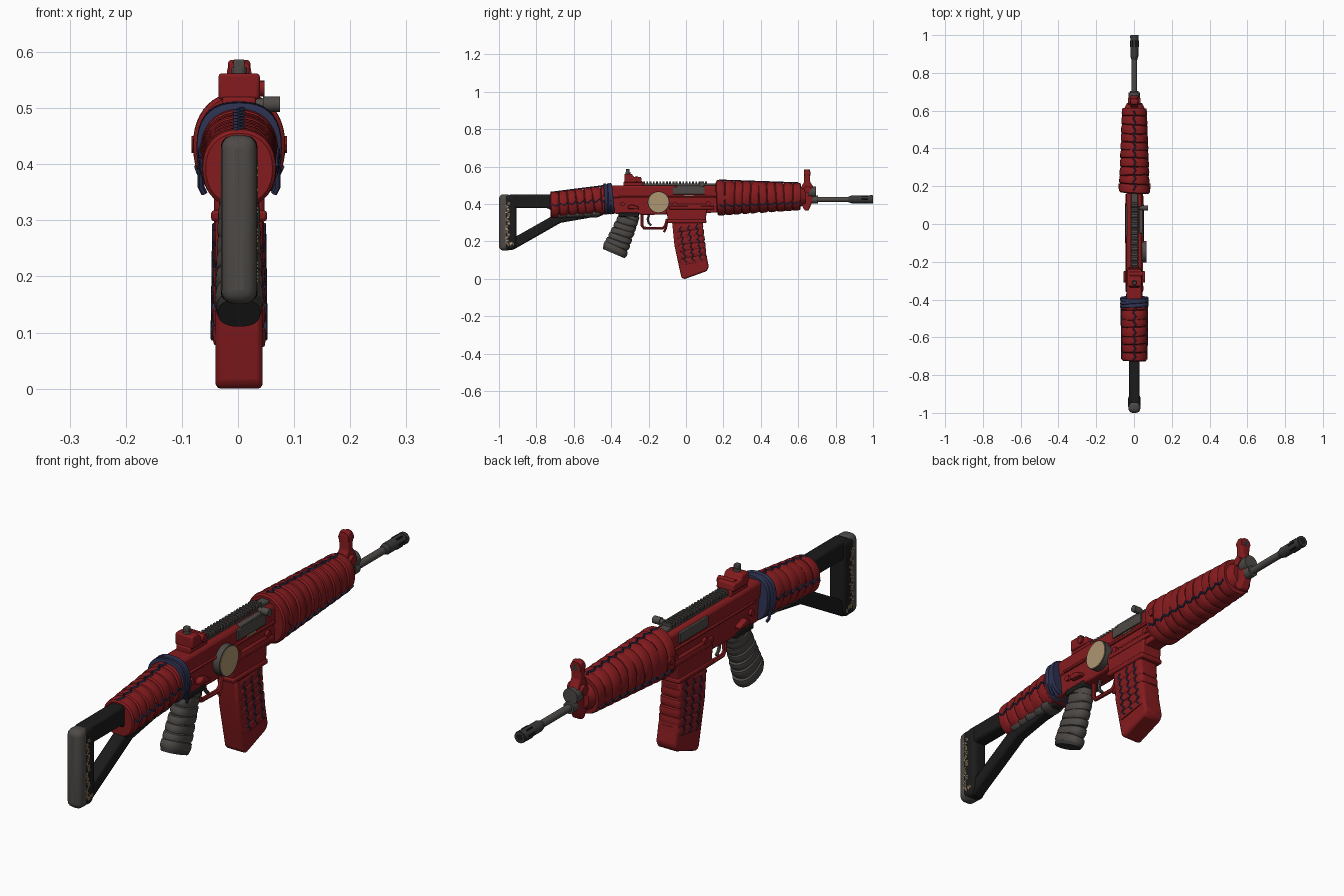
import bpy, bmesh, math, random
from math import sin, cos, pi, copysign
from mathutils import Vector

random.seed(4)
if "Cube" in bpy.data.objects:
    bpy.data.objects.remove(bpy.data.objects["Cube"])
parts = []


def material(name, r, g, b):
    m = bpy.data.materials.new(name)
    m.use_nodes = True
    m.diffuse_color = (r, g, b, 1)
    bsdf = m.node_tree.nodes["Principled BSDF"]
    bsdf.inputs["Base Color"].default_value = (r, g, b, 1)
    bsdf.inputs["Roughness"].default_value = 0.7
    return m


RED = material("deep red", 0.235, 0.011, 0.013)
GREY = material("warm grey", 0.075, 0.068, 0.063)
DARK = material("dark grey", 0.042, 0.040, 0.039)
BLACK = material("soft black", 0.011, 0.011, 0.011)
NAVY = material("navy cord", 0.026, 0.031, 0.080)
TAN = material("worn tan", 0.42, 0.30, 0.16)


def finish(name, bm, mat, bevel=0.0):
    bmesh.ops.recalc_face_normals(bm, faces=bm.faces)
    me = bpy.data.meshes.new(name)
    bm.to_mesh(me)
    bm.free()
    me.materials.append(mat)
    ob = bpy.data.objects.new(name, me)
    bpy.context.collection.objects.link(ob)
    if bevel:
        mod = ob.modifiers.new("Bevel", "BEVEL")
        mod.width, mod.segments = bevel, 2 if bevel < .015 else 4
    parts.append(ob)
    return ob


def prism(name, pts, hw, mat, bevel=0.006, x=0.0):
    """Side profile in (y, z) extruded across x."""
    bm = bmesh.new()
    f = bm.faces.new([bm.verts.new((x - hw, y, z)) for y, z in pts])
    ext = bmesh.ops.extrude_face_region(bm, geom=[f])["geom"]
    bmesh.ops.translate(bm, vec=(2 * hw, 0, 0),
                        verts=[v for v in ext if isinstance(v, bmesh.types.BMVert)])
    return finish(name, bm, mat, bevel)


def box(name, y0, y1, z0, z1, hw, mat, bevel=0.005, x=0.0):
    return prism(name, [(y0, z0), (y1, z0), (y1, z1), (y0, z1)], hw, mat, bevel, x)


def cylinder(name, axis, loc, r, length, mat, sides=24, r2=None):
    rot = {"x": (0, pi / 2, 0), "y": (-pi / 2, 0, 0), "z": (0, 0, 0)}[axis]
    bpy.ops.mesh.primitive_cone_add(vertices=sides, radius1=r, radius2=r2 or r,
                                    depth=length, location=loc, rotation=rot)
    ob = bpy.context.object
    ob.name = name
    ob.data.materials.append(mat)
    parts.append(ob)


def frame(spec, t):
    """Centre, direction, up vector and half sizes along a tapered sleeve."""
    p0, p1, s0, s1, _ = spec
    a, b = Vector((0, *p0)), Vector((0, *p1))
    d = (b - a).normalized()
    return (a.lerp(b, t), d, Vector((0, -d.z, d.y)),
            s0[0] + (s1[0] - s0[0]) * t, s0[1] + (s1[1] - s0[1]) * t)


def surf(spec, t, ang, s=1.0):
    c, d, u, w, h = frame(spec, t)
    power = lambda v: copysign(abs(v) ** spec[4], v)
    return c + Vector((w * s * power(cos(ang)), 0, 0)) + u * h * s * power(sin(ang))


def wrap(name, spec, bands, dip, mat, tilt=0.0, sides=36):
    """Overlapping bands wound around a sleeve."""
    bm = bmesh.new()
    rings = []
    d = frame(spec, 0)[1]
    for i in range(bands):
        skew, phase = random.uniform(0.4, 1) * tilt, random.uniform(0, 2 * pi)
        for s, k in ((0, 1 - dip), (0.12, 1 - dip * 0.15), (0.4, 1),
                     (0.7, 1 - dip * 0.1), (0.95, 1 - dip * 0.5)):
            ring = []
            for j in range(sides):
                a = 2 * pi * j / sides
                p = surf(spec, (i + s) / bands, a, k) + d * skew * sin(a + phase)
                ring.append(bm.verts.new(p))
            rings.append(ring)
    for r0, r1 in zip(rings, rings[1:]):
        for j in range(sides):
            k = (j + 1) % sides
            bm.faces.new((r0[j], r0[k], r1[k], r1[j]))
    bm.faces.new(rings[0])
    bm.faces.new(rings[-1])
    return finish(name, bm, mat)


def cord(name, pts, r, mat):
    cu = bpy.data.curves.new(name, "CURVE")
    cu.dimensions, cu.bevel_depth, cu.bevel_resolution = "3D", r, 1
    cu.use_fill_caps = True
    sp = cu.splines.new("POLY")
    sp.points.add(len(pts) - 1)
    for p, co in zip(sp.points, pts):
        p.co = (*co, 1)
    cu.materials.append(mat)
    ob = bpy.data.objects.new(name, cu)
    bpy.context.collection.objects.link(ob)
    bpy.ops.object.select_all(action="DESELECT")
    ob.select_set(True)
    bpy.context.view_layer.objects.active = ob
    bpy.ops.object.convert(target="MESH")
    parts.append(bpy.context.object)


def lace(name, spec, ang, spread, n):
    pts = [surf(spec, 0.03 + 0.94 * i / n, ang + spread * (-1) ** i, 0.992) for i in range(n + 1)]
    cord(name, pts, 0.0045, NAVY)


# Shoulder stock: rounded pad, upright, top bar and diagonal strut
prism("butt_pad", [(-1, .152), (-.935, .15), (-.935, .452), (-1, .452)], .032, GREY, .024)
prism("butt_upright", [(-.978, .158), (-.925, .152), (-.905, .18), (-.905, .45), (-.978, .446)],
      .0325, BLACK, .018)
prism("stock_top_bar", [(-.95, .45), (-.66, .45), (-.66, .35), (-.71, .35), (-.735, .378), (-.95, .378)],
      .028, BLACK, .01)
prism("stock_strut", [(-.93, .152), (-.67, .3), (-.44, .34), (-.44, .38), (-.70, .345), (-.93, .215)],
      .025, BLACK, .01)
for sx, side in ((1, "left"), (-1, "right")):
    # Patchy wear beside the pad and at the foot
    for i in range(34):
        y, z = random.uniform(-.962, -.945), .19 + .0065 * i
        box(f"butt_wear_{side}", y - .007, y + .006, z, z + .0042, .001, TAN, 0, sx * .0325)
    for i in range(7):
        y, z = -.955 + .005 * i, random.uniform(.172, .185)
        box(f"foot_wear_{side}", y, y + .0035, z, z + .014, .001, TAN, 0, sx * .0325)
wrap("strut_wrap", ((-.68, .342), (-.46, .355), (.04, .022), (.042, .025), 1), 5, .1, GREY, .006)

# Rear wrapped sleeve, with cord and band
rear = ((-.725, .392), (-.41, .424), (.066, .070), (.070, .078), .9)
wrap("rear_sleeve", rear, 7, .1, RED, .007)
for i, a in enumerate((0, pi / 2, pi)):
    lace(f"rear_lacing_{i}", rear, a, .08, 14)
band = ((-.440, .427), (-.388, .430), (.076, .083), (.076, .083), .8)
wrap("navy_band", band, 3, .08, NAVY, .009)
for sx in (1, -1):
    cord("band_tail", [(sx * .068, -.42, .40), (sx * .068, -.405, .36), (sx * .062, -.4, .348)], .006, NAVY)

# Receiver
prism("upper_receiver", [(-.42, .43), (.18, .43), (.18, .49), (.16, .5), (-.40, .5), (-.42, .48)],
      .041, RED, .012)
prism("lower_receiver", [(-.42, .35), (-.2, .342), (-.1, .345), (.17, .355), (.17, .44), (-.42, .44)],
      .036, RED)
prism("magazine_well", [(-.11, .40), (-.095, .30), (.105, .30), (.11, .36), (.13, .40)], .045, RED)
prism("magazine_well_lip", [(-.1, .298), (.11, .298), (.108, .318), (-.103, .318)], .05, RED)
box("grip_neck", -.36, -.25, .332, .356, .038, BLACK)
for sx, side in ((1, "left"), (-1, "right")):
    box(f"receiver_rib_{side}", -.09, .15, .372, .39, .006, RED, .003, sx * .042)
    box(f"receiver_rail_{side}", -.36, .16, .432, .442, .005, RED, .003, sx * .041)
    box(f"bolt_plate_{side}", -.07, .10, .452, .492, .005, GREY, .002, sx * .043)
    for y, z in ((-.34, .40), (.12, .405), (-.06, .40)):
        cylinder(f"pin_{side}", "x", (sx * .04, y, z), .012, .014, RED, 16)
    prism(f"selector_{side}", [(-.31, .39), (-.29, .398), (-.25, .384), (-.25, .372), (-.31, .375)],
          .012, RED, .003, sx * .045)
    cylinder(f"sleeve_button_{side}", "x", (sx * .076, .2, .435), .015, .018, RED, 16)
box("port_trim", -.01, .04, .443, .448, .002, TAN, 0, .045)
cylinder("handle_stem", "x", (.05, .085, .507), .01, .045, GREY, 16)
cylinder("handle_knob", "x", (.058, .085, .507), .014, .03, GREY, 16)
box("handle_slide", -.05, .095, .49, .503, .01, GREY, .003, .035)

# Medallion
cylinder("medallion_rim", "x", (.048, -.147, .41), .058, .03, GREY, 40)
cylinder("medallion_face", "x", (.063, -.147, .41), .054, .004, TAN, 40)

# Top rail and rear sight
box("top_rail", -.26, .17, .495, .511, .018, GREY, .003)
for i in range(20):
    y = -.23 + .0175 * i
    box("rail_tooth", y, y + .01, .507, .522, .021, GREY, .002)
box("rear_sight_foot", -.335, -.23, .49, .52, .03, RED)
prism("rear_sight_body", [(-.33, .515), (-.235, .515), (-.24, .545), (-.28, .545), (-.29, .562), (-.33, .562)],
      .037, RED)
cylinder("rear_sight_dial", "x", (.01, -.265, .535), .014, .07, RED, 16)
cylinder("rear_sight_drum", "z", (0, -.31, .566), .014, .012, GREY, 20)
box("rear_sight_post", -.322, -.302, .56, .587, .010, GREY, .003)

# Grip, trigger and guard
grip = ((-.295, .355), (-.383, .145), (.036, .054), (.044, .071), .85)
wrap("grip_wrap", grip, 7, .13, GREY, .009)
cap = ((-.378, .155), (-.387, .134), (.042, .068), (.039, .064), .85)
wrap("grip_cap", cap, 1, .06, DARK)
cord("trigger_guard", [(0, -.235, .35), (0, -.235, .285), (0, -.225, .272), (0, -.125, .27),
                       (0, -.11, .285), (0, -.1, .32)], .009, RED)
cord("trigger", [(0, -.195, .35), (0, -.205, .32), (0, -.2, .3), (0, -.185, .285)], .007, GREY)
cord("magazine_catch", [(0, -.1, .31), (0, -.108, .27), (0, -.118, .25)], .007, RED)

# Magazine with laced wrap
prism("magazine", [(-.075, .31), (.09, .31), (.092, .21), (.122, .065), (.112, .042), (-.01, -.002),
                   (-.025, .008), (-.062, .18)], .042, RED, .01)
mag = ((.010, .295), (.040, .085), (.045, .081), (.048, .075), .3)
wrap("magazine_wrap", mag, 6, .08, RED, .004, 48)
for sx in (1, -1):
    for off in (-.55, 0, .55):
        pts = []
        for i in range(13):
            c, d, u, w, h = frame(mag, .04 + .92 * i / 12)
            pts.append(c + u * (off * h + .006 * (-1) ** i) + Vector((sx * (w - .0015), 0, 0)))
        cord("magazine_lacing", pts, .0045, NAVY)

# Wrapped front sleeve
fore = ((.165, .433), (.615, .440), (.083, .096), (.066, .073), .92)
wrap("fore_sleeve", fore, 10, .09, RED, .006, 44)
for i, a in enumerate((-.45, pi / 2, pi + .45)):
    lace(f"fore_lacing_{i}", fore, a, .07, 20)

# Front sight, gas block, barrel and muzzle
cylinder("fore_cap", "y", (0, .625, .44), .055, .03, RED, 28, .04)
prism("front_sight", [(.615, .40), (.635, .365), (.655, .365), (.68, .42), (.682, .49), (.663, .52),
                      (.665, .575), (.655, .586), (.637, .586), (.63, .575), (.632, .52), (.615, .49)],
      .02, RED)
cylinder("front_sight_hood", "y", (0, .648, .563), .022, .032, RED, 20)
cylinder("front_sight_hole", "y", (0, .648, .563), .011, .034, DARK, 16)
cylinder("sight_pivot", "x", (0, .65, .48), .018, .066, RED, 16)
cylinder("gas_block", "y", (0, .675, .465), .03, .04, GREY)
cylinder("barrel_collar", "y", (0, .69, .425), .022, .03, GREY)
cylinder("barrel", "y", (0, .77, .425), .014, .3, GREY)
cylinder("muzzle_taper", "y", (0, .878, .425), .015, .02, DARK, 24, .021)
cylinder("muzzle", "y", (0, .943, .425), .021, .114, DARK)
cylinder("muzzle_bore", "y", (0, .9995, .425), .012, .002, BLACK)
for i in range(6):
    a = pi * i / 3
    cylinder("muzzle_slot", "y", (.0195 * cos(a), .955, .425 + .0195 * sin(a)), .004, .035, BLACK, 8)
cylinder("muzzle_ring", "y", (0, .99, .425), .0225, .012, DARK)

# Smooth shading with sharp edges kept
bpy.ops.object.select_all(action="DESELECT")
for ob in parts:
    ob.location.x += 0.002
    ob.select_set(True)
bpy.context.view_layer.objects.active = parts[0]
bpy.ops.object.shade_smooth_by_angle(angle=math.radians(35))
